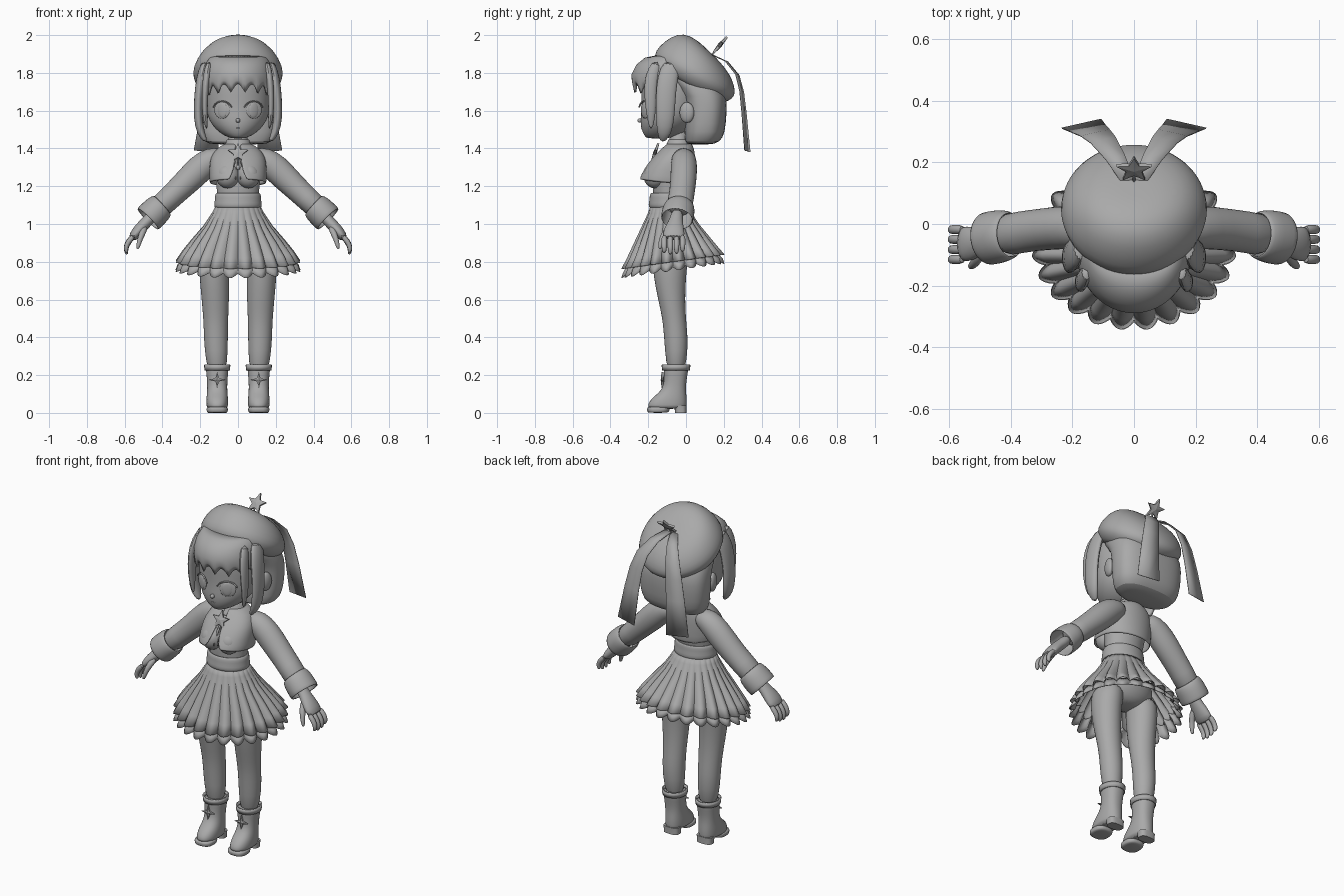
import bpy, bmesh, math
from mathutils import Vector, Matrix

grey = bpy.data.materials.new("plain grey")
grey.diffuse_color = (0.4, 0.4, 0.4, 1)


def finish(name, verts, faces, mirror=False, subdiv=0, thick=0, angle=45):
    me = bpy.data.meshes.new(name)
    me.from_pydata([tuple(v) for v in verts], [], faces)
    bm = bmesh.new()
    bm.from_mesh(me)
    bmesh.ops.recalc_face_normals(bm, faces=bm.faces[:])
    bm.to_mesh(me)
    bm.free()
    me.materials.append(grey)
    ob = bpy.data.objects.new(name, me)
    bpy.context.collection.objects.link(ob)
    bpy.ops.object.select_all(action='DESELECT')
    ob.select_set(True)
    bpy.context.view_layer.objects.active = ob
    bpy.ops.object.shade_smooth_by_angle(angle=math.radians(angle))
    if thick:
        m = ob.modifiers.new("Thickness", 'SOLIDIFY')
        m.thickness, m.offset = thick, 0
    if subdiv:
        ob.modifiers.new("Smooth", 'SUBSURF').levels = subdiv
        ob.modifiers["Smooth"].render_levels = subdiv
    if mirror:
        ob.modifiers.new("Mirror", 'MIRROR').use_mirror_merge = False
    return ob


def skin(rings, closed=True, caps=True):
    n = len(rings[0])
    verts = [v for r in rings for v in r]
    faces = [(i * n + j, i * n + (j + 1) % n, (i + 1) * n + (j + 1) % n, (i + 1) * n + j)
             for i in range(len(rings) - 1) for j in range(n if closed else n - 1)]
    if caps:
        faces += [tuple(range(n)), tuple(range(len(verts) - n, len(verts)))]
    return verts, faces


def power(v, e):
    return math.copysign(abs(v) ** (2 / e), v)


def loft(name, rows, n=24, e=2.0, caps=True, subdiv=1, **kw):
    """Level rings, each row is (z, x centre, x half width, y front, y back)."""
    rings = []
    for z, cx, rx, y0, y1 in rows:
        rings.append([(cx + rx * power(math.sin(t), e), (y0 + y1) / 2 - (y1 - y0) / 2 * power(math.cos(t), e), z)
                      for t in (2 * math.pi * j / n for j in range(n))])
    return finish(name, *skin(rings, caps=caps), subdiv=subdiv, **kw)


def tube(name, rows, n=16, caps=True, **kw):
    """Rings across a path, each row is (x, y, z, radius in depth, radius across)."""
    pts = [Vector(r[:3]) for r in rows]
    rings = []
    for i, r in enumerate(rows):
        t = (pts[min(i + 1, len(pts) - 1)] - pts[max(i - 1, 0)]).normalized()
        u = Vector((0, 1, 0))
        u = (u - t * u.dot(t)).normalized()
        v = t.cross(u)
        rings.append([pts[i] + u * r[3] * math.cos(a) + v * r[4] * math.sin(a)
                      for a in (2 * math.pi * j / n for j in range(n))])
    return finish(name, *skin(rings, caps=caps), subdiv=1, **kw)


def star(name, points, centre, R, r, depth, rot, **kw):
    m = Matrix.Translation(centre) @ rot
    n = points * 2
    rim = [((R if i % 2 == 0 else r) * math.sin(math.pi * i / points),
            (R if i % 2 == 0 else r) * math.cos(math.pi * i / points)) for i in range(n)]
    verts = [m @ Vector((x, s * depth * 0.5, z)) for s in (-1, 1) for x, z in rim]
    verts += [m @ Vector((0, -depth, 0)), m @ Vector((0, depth, 0))]
    faces = [(i, (i + 1) % n, n + (i + 1) % n, n + i) for i in range(n)]
    faces += [(s * n + i, s * n + (i + 1) % n, 2 * n + s) for s in (0, 1) for i in range(n)]
    return finish(name, verts, faces, angle=20, **kw)


def ball(name, centre, size, rot=Matrix(), **kw):
    bm = bmesh.new()
    bmesh.ops.create_uvsphere(bm, u_segments=24, v_segments=14, radius=1)
    m = Matrix.Translation(centre) @ rot @ Matrix.Diagonal((*size, 1))
    verts = [m @ v.co for v in bm.verts]
    faces = [[v.index for v in f.verts] for f in bm.faces]
    bm.free()
    return finish(name, verts, faces, **kw)


RX = lambda d: Matrix.Rotation(math.radians(d), 4, 'X')
RZ = lambda d: Matrix.Rotation(math.radians(d), 4, 'Z')

# Body
loft("torso", [(.81, 0, .05, -.14, -.03), (.84, 0, .14, -.17, .01), (.9, 0, .18, -.185, .04), (.97, 0, .165, -.185, .03),
               (1.06, 0, .12, -.175, 0), (1.13, 0, .107, -.17, -.015), (1.2, 0, .115, -.18, .005), (1.3, 0, .13, -.17, .025),
               (1.37, 0, .12, -.13, .025), (1.41, 0, .07, -.1, .015), (1.44, 0, .048, -.085, .01), (1.52, 0, .046, -.085, .01)])
ball("bust", (.055, -.165, 1.255), (.062, .06, .066), mirror=True)
loft("leg", [(.9, .115, .085, -.175, .02), (.8, .125, .083, -.178, .01), (.72, .125, .079, -.172, 0), (.6, .12, .073, -.148, -.005),
             (.5, .118, .066, -.125, 0), (.42, .117, .064, -.118, .008), (.34, .116, .062, -.112, .01), (.2, .11, .05, -.1, -.005)], mirror=True)

# Boots
loft("boot", [(.25, .11, .062, -.12, .016), (.235, .11, .06, -.118, .014), (.17, .11, .054, -.115, .002), (.13, .11, .053, -.125, 0),
              (.1, .11, .055, -.152, .002), (.07, .11, .058, -.19, .004), (.04, .11, .057, -.203, .003), (.02, .11, .055, -.203, .002)],
     e=2.3, mirror=True)
loft("boot_toe_sole", [(.035, .11, .056, -.205, -.09), (.022, .11, .057, -.207, -.085), (.006, .11, .056, -.205, -.09), (0, .11, .05, -.2, -.1)],
     e=2.6, mirror=True)
loft("boot_heel", [(.04, .11, .05, -.065, .004), (.02, .11, .048, -.06, .003), (0, .11, .048, -.058, .003)], e=3, subdiv=0, mirror=True)
loft("boot_cuff", [(.225, .11, .063, -.122, .016), (.255, .11, .066, -.126, .02)], caps=False, subdiv=0, thick=.008, mirror=True)
star("boot_star", 4, (.11, -.125, .175), .042, .013, .009, Matrix(), mirror=True)

# Skirt and frill
PLEATS, SEG = 24, 192


def skirt(name, rows, amp, frill=0):
    rings = []
    for k, (z, rx, y0, y1, hem) in enumerate(rows):
        ring = []
        for j in range(SEG):
            t = 2 * math.pi * j / SEG
            p = abs(math.sin(t * PLEATS / 2))
            f = 1 + amp * hem * (p - .7)
            y = (y0 + y1) / 2 - (y1 - y0) / 2 * math.cos(t) * f
            ring.append((rx * math.sin(t) * f, y, z + hem * (.14 * (y + .07) - frill * p)))
        rings.append(ring)
    finish(name, *skin(rings, caps=False), thick=.004, angle=35)


skirt("skirt", [(1.1, .115, -.185, .0, 0), (1.06, .135, -.2, .025, .25), (.99, .18, -.235, .065, .5), (.91, .245, -.275, .12, .75),
                (.85, .29, -.305, .16, .9), (.8, .32, -.333, .195, 1)], .12)
skirt("skirt_frill", [(.84, .285, -.3, .155, .9), (.8, .312, -.325, .187, 1), (.772, .322, -.335, .196, 1)], .1, .02)
loft("waistband", [(1.085, 0, .118, -.19, .004), (1.1, 0, .125, -.197, .01), (1.125, 0, .119, -.19, .004), (1.15, 0, .12, -.19, .004),
                   (1.165, 0, .112, -.182, 0)], caps=False, thick=.008)

# Short open jacket: rings with a gap at the front that widens downwards
rings = []
for z, rx, y0, y1, gap in [(1.425, .06, -.095, .025, .2), (1.4, .11, -.125, .04, .12), (1.35, .145, -.175, .045, .1),
                           (1.29, .148, -.222, .045, .14), (1.235, .148, -.252, .042, .3)]:
    rings.append([(rx * math.sin(t), (y0 + y1) / 2 - (y1 - y0) / 2 * power(math.cos(t), 2.4), z - .02 * (1 - math.cos(t)) * (z < 1.25))
                  for t in (gap + (2 * math.pi - 2 * gap) * j / 40 for j in range(41))])
finish("jacket", *skin(rings, closed=False, caps=False), thick=.008, subdiv=1)
loft("collar", [(1.385, 0, .085, -.125, .035), (1.415, 0, .065, -.1, .025), (1.45, 0, .056, -.09, .018)], caps=False, thick=.008)
star("chest_star", 5, (0, -.165, 1.375), .056, .024, .01, RX(-20))
finish("necktie", [(0, -.15, 1.37), (.03, -.185, 1.27), (.012, -.212, 1.235)], [(0, 1, 2)], mirror=True, thick=.006)

# Arms
tube("sleeve", [(.07, -.012, 1.36, .05, .045), (.14, -.012, 1.345, .068, .068), (.2, -.01, 1.295, .072, .078), (.28, -.015, 1.215, .07, .07),
                (.36, -.025, 1.14, .068, .064), (.44, -.04, 1.065, .074, .066)], mirror=True)
tube("sleeve_cuff", [(.4, -.035, 1.1, .072, .066), (.42, -.037, 1.082, .082, .076), (.45, -.043, 1.053, .085, .077), (.478, -.048, 1.025, .084, .078)],
     caps=False, thick=.008, mirror=True)
tube("hand", [(.43, -.045, 1.07, .034, .032), (.475, -.052, 1.02, .034, .03), (.51, -.06, .985, .05, .032), (.54, -.065, .95, .059, .03),
              (.565, -.065, .92, .056, .022)], mirror=True)
for i, (y, s) in enumerate([(-.115, .92), (-.083, 1), (-.05, .97), (-.018, .85)]):
    tube("finger_%d" % (i + 1), [(.55, y, .94, .015, .015), (.58, y, .94 - .035 * s, .016, .015), (.595, y, .94 - .07 * s, .015, .014),
                                 (.59, y, .94 - .095 * s, .011, .01), (.585, y, .94 - .1 * s, .004, .004)], n=10, mirror=True)
tube("thumb", [(.49, -.08, .985, .018, .018), (.508, -.115, .95, .018, .018), (.522, -.132, .91, .015, .014), (.53, -.138, .875, .011, .01),
               (.532, -.138, .868, .004, .004)], n=10, mirror=True)

# Head and face
loft("head", [(1.452, 0, .03, -.205, -.1), (1.465, 0, .07, -.22, -.04), (1.5, 0, .12, -.238, .02), (1.55, 0, .155, -.243, .06),
              (1.6, 0, .168, -.236, .08), (1.68, 0, .172, -.238, .09), (1.76, 0, .17, -.24, .09), (1.83, 0, .14, -.215, .07), (1.87, 0, .08, -.15, .03)], n=28)
ball("nose", (0, -.243, 1.548), (.012, .014, .012))
ball("mouth", (0, -.232, 1.508), (.014, .006, .003))
ball("eye", (.085, -.217, 1.603), (.046, .007, .045), RZ(27), mirror=True)
ball("iris", (.083, -.221, 1.603), (.029, .0075, .04), RZ(27), mirror=True)
tube("eyelash", [(.083 + .052 * math.cos(a), -.222 + .027 * math.cos(a), 1.603 + .047 * math.sin(a), .005, .004)
                 for a in (math.radians(15 + 15 * k) for k in range(11))], n=8, mirror=True)
ball("ear", (.18, .005, 1.59), (.022, .04, .055), RZ(-15), mirror=True)

# Hair
loft("back_hair", [(1.42, 0, .13, .01, .13), (1.432, 0, .18, -.005, .18), (1.48, 0, .205, -.01, .207), (1.58, 0, .215, -.005, .215),
                   (1.68, 0, .215, -.01, .22), (1.76, 0, .2, -.1, .18), (1.83, 0, .16, -.13, .12), (1.87, 0, .1, -.12, .06)], n=28, e=2.6)
rings = []
for k, (z, y, rx) in enumerate([(1.89, -.14, .12), (1.875, -.215, .15), (1.84, -.258, .17), (1.79, -.283, .18), (1.74, -.281, .183), (1.7, -.272, .181)]):
    ring = []
    for j in range(57):
        a = math.radians(-82 + 164 * j / 56)
        tip = abs(math.sin(j * math.pi / 8)) * .045 - .02 + .03 * math.cos(a)  # seven pointed locks
        drop = (max(0, k - 3) / 2) * (tip - .012)
        ring.append((rx * math.sin(a), -.08 + (y + .08) * math.cos(a), z + drop))
    rings.append(ring)
finish("fringe", *skin(rings, closed=False, caps=False), thick=.012)
tube("front_lock", [(.15, -.15, 1.86, .03, .02), (.168, -.185, 1.78, .036, .02), (.176, -.19, 1.68, .034, .018), (.176, -.185, 1.58, .026, .015),
                    (.165, -.185, 1.5, .008, .006)], n=12, mirror=True)
tube("side_lock", [(.17, -.07, 1.86, .05, .025), (.198, -.1, 1.77, .056, .026), (.21, -.108, 1.66, .054, .024), (.212, -.11, 1.56, .05, .024),
                   (.198, -.115, 1.48, .04, .022), (.168, -.125, 1.435, .012, .01)], n=14, mirror=True)

# Beret, tilted to the back and fuller at the front
m = Matrix.Translation((0, .05, 1.80)) @ RX(-30)
rings = []
for r, z in [(.03, .137), (.09, .135), (.16, .118), (.21, .075), (.24, .015), (.238, -.025), (.212, -.058), (.185, -.085)]:
    rings.append([m @ Vector((r * math.sin(t), -r * math.cos(t), z * (1 + (.35 * r / .2 * math.cos(t) if z > 0 else 0))))
                  for t in (2 * math.pi * j / 32 for j in range(32))])
v, f = skin(rings)
finish("beret", v, f, subdiv=1)

# Beret star and ribbons
star("beret_star", 5, (0, .178, 1.945), .06, .027, .012, RX(-40))
tube("star_pin", [(0, .13, 1.885, .006, .006), (0, .165, 1.93, .006, .006)], n=8)
side = Vector((.97, -.22, .06))
path = [(.02, .14, 1.895, .022), (.06, .215, 1.86, .032), (.1, .272, 1.79, .042), (.125, .295, 1.7, .048), (.145, .308, 1.58, .055), (.17, .325, 1.385, .066)]
rings = [[Vector(p[:3]) + side * p[3] * s for s in (-1, 0, 1)] for p in path]
finish("ribbon", *skin(rings, closed=False, caps=False), thick=.004, mirror=True)
